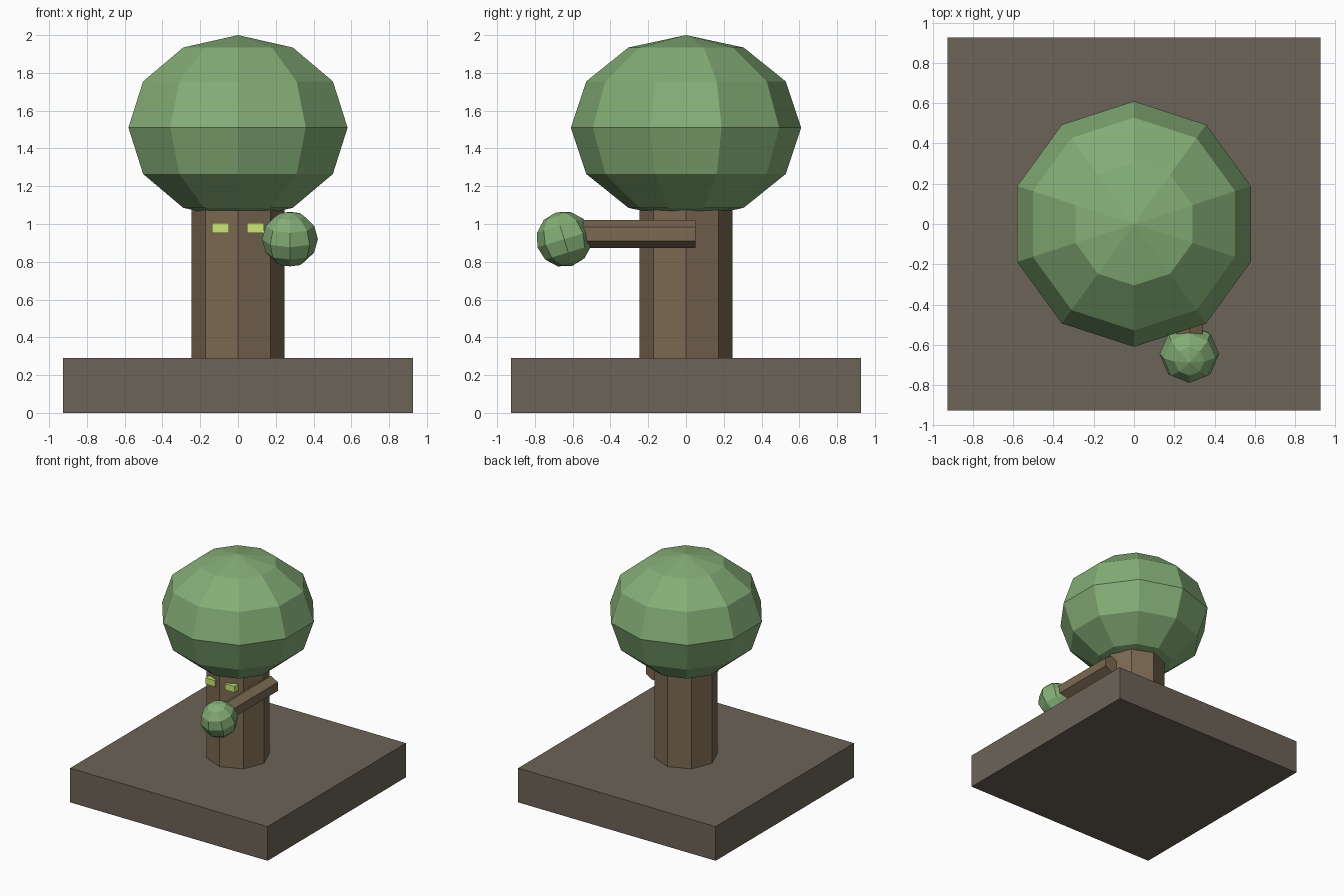
import bpy, math
from mathutils import Matrix

if "Cube" in bpy.data.objects:
    bpy.data.objects.remove(bpy.data.objects["Cube"])


def material(name, rgb):
    m = bpy.data.materials.new(name)
    m.diffuse_color = (*rgb, 1)
    m.use_nodes = True
    m.node_tree.nodes["Principled BSDF"].inputs["Base Color"].default_value = m.diffuse_color
    return m


soil = material("soil", (0.15, 0.125, 0.095))
bark = material("bark", (0.20, 0.14, 0.085))
leaf = material("leaf", (0.23, 0.42, 0.18))
glow = material("glow", (0.60, 0.80, 0.18))


def finish(name, mat):
    ob = bpy.context.object
    ob.name = name
    ob.data.materials.append(mat)
    return ob


def box(name, centre, size, mat):
    bpy.ops.mesh.primitive_cube_add(size=1, location=centre)
    bpy.context.object.scale = size
    return finish(name, mat)


def rod(name, sides, radius, length, centre, mat, rot=(0, 0, 0)):
    bpy.ops.mesh.primitive_cylinder_add(vertices=sides, radius=radius, depth=length,
                                        location=centre, rotation=rot)
    return finish(name, mat)


def foliage(name, segments, rings, centre, radii, mat, rot=(0, 0, 0)):
    bpy.ops.mesh.primitive_uv_sphere_add(segments=segments, ring_count=rings, radius=1,
                                         location=centre, rotation=rot)
    bpy.context.object.scale = radii
    return finish(name, mat)


# square ground slab
box("ground_slab", (0, 0, 0.145), (1.855, 1.855, 0.29), soil)

# eight-sided trunk and flattened crown
rod("trunk", 8, 0.245, 0.88, (0, 0, 0.70), bark)
foliage("crown", 10, 6, (0, 0, 1.51), (0.61, 0.61, 0.49), leaf)

# forward-pointing branch with a leaf ball at its tip
rod("branch", 6, 0.074, 0.65, (0.275, -0.275, 0.948), bark, (math.radians(90), 0, 0))
foliage("branch_leaves", 8, 6, (0.275, -0.645, 0.92), (0.148, 0.148, 0.148), leaf,
        (math.radians(17), 0, 0))

# pair of glowing eyes
for side, label in ((-1, "left"), (1, "right")):
    box(label + "_eye", (side * 0.0925, -0.215, 0.979), (0.09, 0.05, 0.053), glow)
